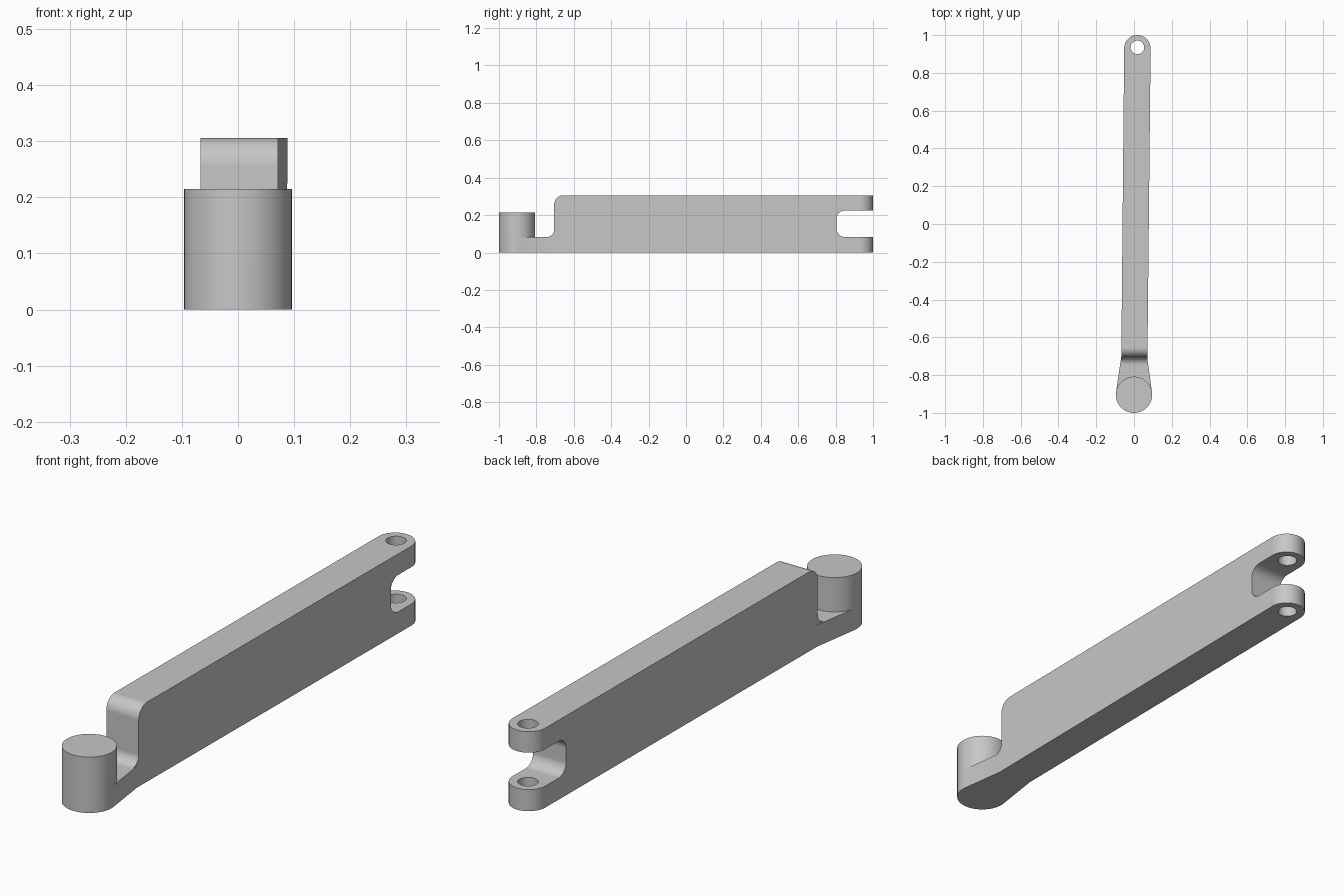
import bpy
import bmesh
from math import cos, sin, pi, radians
from mathutils import Vector

if "Cube" in bpy.data.objects:
    bpy.data.objects.remove(bpy.data.objects["Cube"])

grey = bpy.data.materials.new("plain grey")
grey.use_nodes = True
colour = (0.57, 0.57, 0.57, 1)
grey.diffuse_color = colour
grey.node_tree.nodes["Principled BSDF"].inputs["Base Color"].default_value = colour


def arc(cx, cy, r, start, end, steps=10):
    """Points along an arc, angles in degrees."""
    angles = [radians(start + (end - start) * i / steps) for i in range(steps + 1)]
    return [(cx + r * cos(a), cy + r * sin(a)) for a in angles]


def prism(name, outline, low, high, sideways=False):
    """Extrude an outline along z, or a (y, z) outline along x."""
    bm = bmesh.new()
    place = (lambda p: (low, p[0], p[1])) if sideways else (lambda p: (p[0], p[1], low))
    face = bm.faces.new([bm.verts.new(place(p)) for p in outline])
    moved = bmesh.ops.extrude_face_region(bm, geom=[face])["geom"]
    offset = Vector((high - low, 0, 0) if sideways else (0, 0, high - low))
    bmesh.ops.translate(bm, vec=offset,
                        verts=[v for v in moved if isinstance(v, bmesh.types.BMVert)])
    bmesh.ops.recalc_face_normals(bm, faces=bm.faces)
    mesh = bpy.data.meshes.new(name)
    bm.to_mesh(mesh)
    bm.free()
    mesh.materials.append(grey)
    obj = bpy.data.objects.new(name, mesh)
    bpy.context.collection.objects.link(obj)
    return obj


def activate(obj):
    bpy.ops.object.select_all(action="DESELECT")
    obj.select_set(True)
    bpy.context.view_layer.objects.active = obj


def combine(target, tool, operation):
    mod = target.modifiers.new("combine", "BOOLEAN")
    mod.object, mod.operation, mod.solver = tool, operation, "EXACT"
    activate(target)
    bpy.ops.object.modifier_apply(modifier=mod.name)
    bpy.data.objects.remove(tool)


pin_y, pin_r = -0.904, 0.096
eye_x, eye_y, eye_r = 0.018, 0.93, 0.07
step_y, plate_z, top_z = -0.705, 0.083, 0.306

# Side profile: low tongue, filleted step, and forked rear end
profile = [(pin_y, 0), (1.02, 0), (1.02, plate_z)]
profile += arc(0.85, plate_z + 0.045, 0.045, 270, 180)
profile += arc(0.85, 0.225 - 0.045, 0.045, 180, 90)
profile += [(1.02, 0.225), (1.02, top_z)]
profile += arc(step_y + 0.05, top_z - 0.05, 0.05, 90, 180)
profile += arc(step_y - 0.04, plate_z + 0.04, 0.04, 0, -90)
profile += [(pin_y, plate_z)]
arm = prism("link_arm", profile, -0.3, 0.3, sideways=True)

# Plan outline with a rounded rear end, slightly skewed to one side
plan = [(-0.069, pin_y), (0.069, pin_y)] + arc(eye_x, eye_y, eye_r, 0, 180, 32)
combine(arm, prism("arm_plan", plan, -0.1, 0.5), "INTERSECT")

# Flared foot blending into the upright pin
foot = [(0.069, -0.7), (-0.067, -0.7)] + arc(0, pin_y, pin_r, 172, 368, 32)
combine(arm, prism("flared_foot", foot, 0, plate_z), "UNION")
combine(arm, prism("pin", arc(0, pin_y, pin_r, 0, 354.375, 63), 0, 0.215), "UNION")

# Hole through both fork ears
hole = arc(eye_x, 0.935, 0.036, 0, 348.75, 31)
combine(arm, prism("fork_hole", hole, -0.1, 0.5), "DIFFERENCE")

activate(arm)
bpy.ops.object.shade_smooth_by_angle(angle=pi / 9)
weighted = arm.modifiers.new("even shading", "WEIGHTED_NORMAL")
weighted.keep_sharp = True
